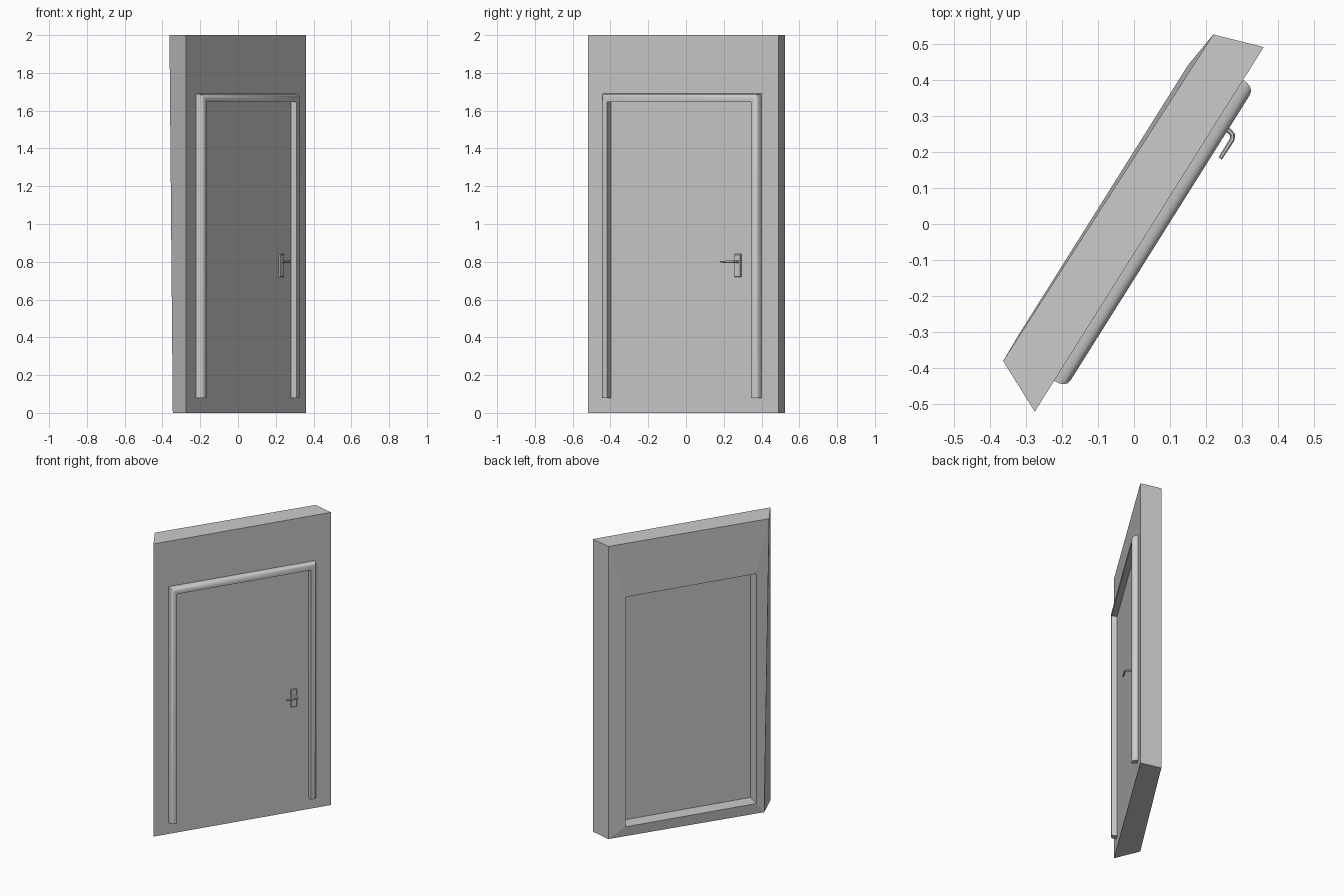
import bpy, bmesh
from mathutils import Vector

if "Cube" in bpy.data.objects:
    bpy.data.objects.remove(bpy.data.objects["Cube"])

# Wall axes: u runs along the wall, o points out of the front face
ORIGIN = Vector((-0.275, -0.52, 0))
U = Vector((0.532, 0.847, 0))
O = Vector((0.847, -0.532, 0))


def place(u, o, z):
    return ORIGIN + U * u + O * o + Vector((0, 0, z))


def make(name, rings, start_cap=True, end_cap=True):
    """Skin a list of equal-length closed rings of (u, o, z) points."""
    bm = bmesh.new()
    loops = [[bm.verts.new(place(*p)) for p in ring] for ring in rings]
    n = len(loops[0])
    for a, b in zip(loops, loops[1:]):
        for i in range(n):
            j = (i + 1) % n
            bm.faces.new((a[i], a[j], b[j], b[i]))
    if start_cap:
        bm.faces.new(loops[0])
    if end_cap:
        bm.faces.new(loops[-1])
    bmesh.ops.recalc_face_normals(bm, faces=bm.faces[:])
    mesh = bpy.data.meshes.new(name)
    bm.to_mesh(mesh)
    bm.free()
    ob = bpy.data.objects.new(name, mesh)
    bpy.context.collection.objects.link(ob)
    return ob


def rect(u0, u1, o, z0, z1):
    return [(u0, o, z0), (u1, o, z0), (u1, o, z1), (u0, o, z1)]


# Wall: flat front, skewed ends, recess in the back behind the door
back = [(0.105, -0.149, 0), (1.148, -0.137, 0), (1.148, -0.137, 2), (0.072, -0.149, 2)]
make("wall", [
    rect(0, 1.193, 0, 0, 2),
    back,
    rect(0.159, 1.039, -0.151, 0.07, 1.64),
    rect(0.159, 1.039, -0.055, 0.07, 1.64),
])

# Door frame: rounded moulding swept up, across and down with mitred corners
profile = [(0, -0.002), (0.001, 0.015), (0.005, 0.026), (0.014, 0.035),
           (0.026, 0.038), (0.043, 0.036), (0.043, -0.002)]
left, right, top, foot = 0.101, 1.085, 1.69, 0.08
frame = make("door_frame", [
    [(left + w, o, foot) for w, o in profile],
    [(left + w, o, top - w) for w, o in profile],
    [(right - w, o, top - w) for w, o in profile],
    [(right - w, o, foot) for w, o in profile],
])

# Handle plate with a slightly chamfered face
make("handle_plate", [
    rect(0.921, 0.961, -0.002, 0.72, 0.84),
    rect(0.921, 0.961, 0.008, 0.72, 0.84),
    rect(0.924, 0.958, 0.011, 0.723, 0.837),
])

# Lever: neck out of the plate, bend, then a thinning grip
path = [(0.945, 0.0, 1), (0.945, 0.045, 1), (0.941, 0.056, 1),
        (0.930, 0.062, 1), (0.867, 0.062, 0.8)]
curve = bpy.data.curves.new("lever_path", 'CURVE')
curve.dimensions = '3D'
curve.bevel_depth = 0.007
curve.bevel_resolution = 1
curve.use_fill_caps = True
spline = curve.splines.new('POLY')
spline.points.add(len(path) - 1)
for pt, (u, o, r) in zip(spline.points, path):
    pt.co = (*place(u, o, 0.8), 1)
    pt.radius = r
lever = bpy.data.objects.new("handle_lever", curve)
bpy.context.collection.objects.link(lever)
bpy.context.view_layer.objects.active = lever
lever.select_set(True)
bpy.ops.object.convert(target='MESH')

# Smooth the rounded parts
frame.select_set(True)
bpy.ops.object.shade_smooth_by_angle(angle=0.6)
